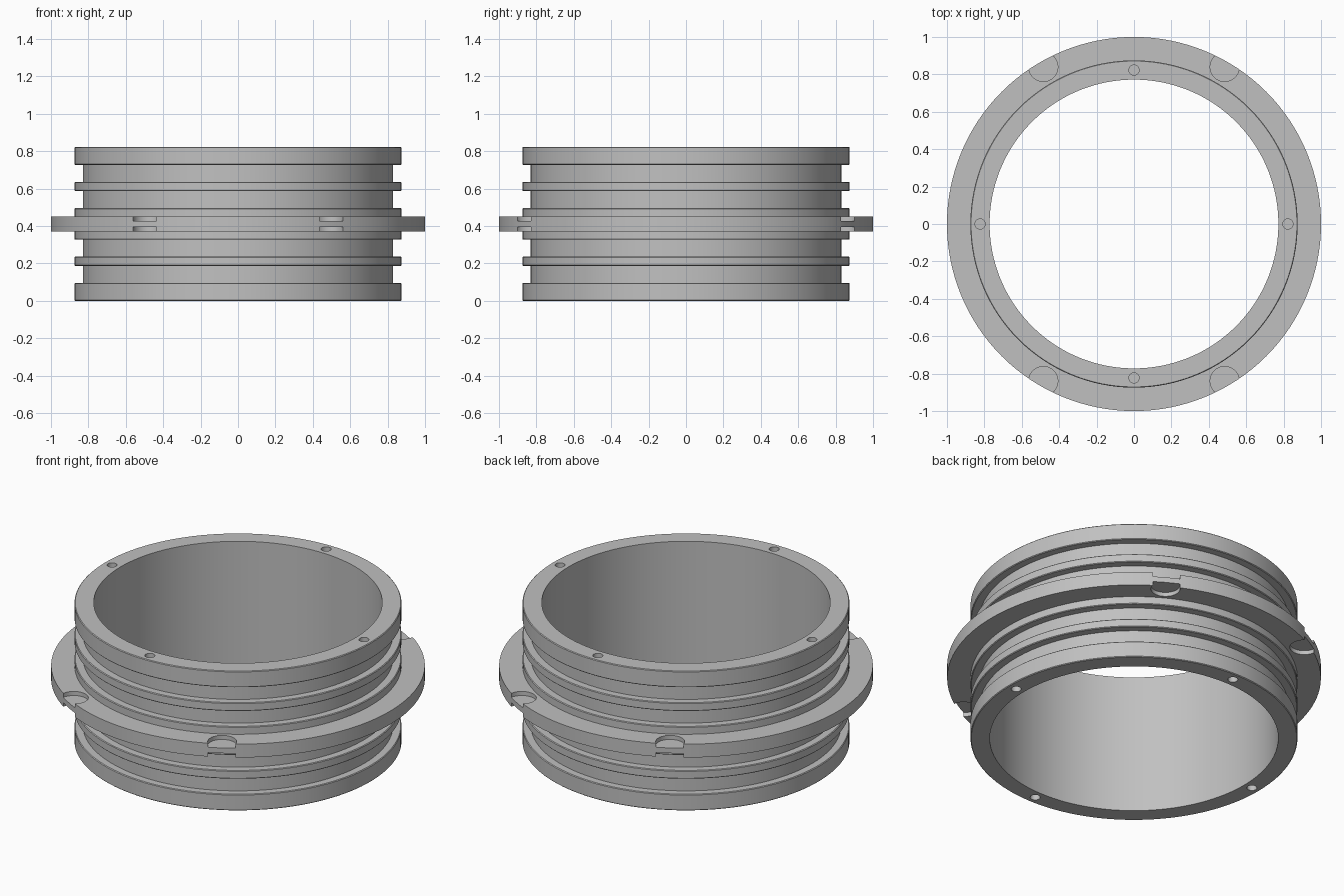
import bpy, bmesh, math

cube = bpy.data.objects.get("Cube")
if cube:
    bpy.data.objects.remove(cube, do_unlink=True)

HEIGHT, MID = 0.823, 0.4115
BORE, GROOVE, RIB, FLANGE = 0.772, 0.83, 0.875, 1.0
CHAMFER = 0.004
SEGMENTS = 128

grey = bpy.data.materials.new("plain grey")
grey.use_nodes = True
colour = (0.53, 0.53, 0.53, 1)
grey.diffuse_color = colour
grey.node_tree.nodes["Principled BSDF"].inputs["Base Color"].default_value = colour


def make_object(name, bm):
    bmesh.ops.recalc_face_normals(bm, faces=bm.faces)
    mesh = bpy.data.meshes.new(name)
    bm.to_mesh(mesh)
    bm.free()
    mesh.materials.append(grey)
    obj = bpy.data.objects.new(name, mesh)
    bpy.context.collection.objects.link(obj)
    return obj


def lathe(name, profile):
    bm = bmesh.new()
    rings = []
    for i in range(SEGMENTS):
        a = 2 * math.pi * i / SEGMENTS
        rings.append([bm.verts.new((r * math.cos(a), r * math.sin(a), z)) for r, z in profile])
    n = len(profile)
    for i, ring in enumerate(rings):
        after = rings[(i + 1) % SEGMENTS]
        for j in range(n):
            k = (j + 1) % n
            bm.faces.new((ring[j], after[j], after[k], ring[k]))
    return make_object(name, bm)


def rib(low, high):
    """Outline of one raised rib with finely chamfered corners."""
    c = CHAMFER
    return [(RIB - c, low), (RIB, low + c), (RIB, high - c), (RIB - c, high)]


def cutters(name, radius, depth, distance, angles, low, high):
    """Discs that sink pockets into both the upper and lower faces."""
    bm = bmesh.new()
    for degrees in angles:
        a = math.radians(degrees)
        for z in (low, high):
            made = bmesh.ops.create_cone(bm, cap_ends=True, segments=40, radius1=radius,
                                         radius2=radius, depth=2 * depth)
            bmesh.ops.translate(bm, verts=made["verts"],
                                vec=(distance * math.cos(a), distance * math.sin(a), z))
    obj = make_object(name, bm)
    obj.hide_render = True
    return obj


# Lower half of the outer profile, mirrored upward about the flange
lower = [(BORE, 0)] + rib(0, 0.096)
lower += [(GROOVE, 0.096), (GROOVE, 0.187)] + rib(0.187, 0.236)
lower += [(GROOVE, 0.236), (GROOVE, 0.327)]
lower += rib(0.327, 0.372)[:2] + [(RIB, 0.372), (FLANGE, 0.372)]
upper = [(r, HEIGHT - z) for r, z in reversed(lower)]
body = lathe("flanged_ring", lower + upper)

# Half-round notches in the flange and pin holes in the end faces
notches = cutters("notch_cutter", 0.078, 0.024, 0.97, (60, 120, 240, 300), 0.372, HEIGHT - 0.372)
holes = cutters("pin_hole_cutter", 0.027, 0.06, 0.823, (0, 90, 180, 270), 0, HEIGHT)

bpy.context.view_layer.objects.active = body
body.select_set(True)
for tool in (notches, holes):
    cut = body.modifiers.new(tool.name, "BOOLEAN")
    cut.operation = "DIFFERENCE"
    cut.solver = "EXACT"
    cut.object = tool
    bpy.ops.object.modifier_apply(modifier=cut.name)
    bpy.data.objects.remove(tool, do_unlink=True)

bpy.ops.object.select_all(action="DESELECT")
body.select_set(True)
bpy.ops.object.shade_smooth_by_angle(angle=math.radians(25))
